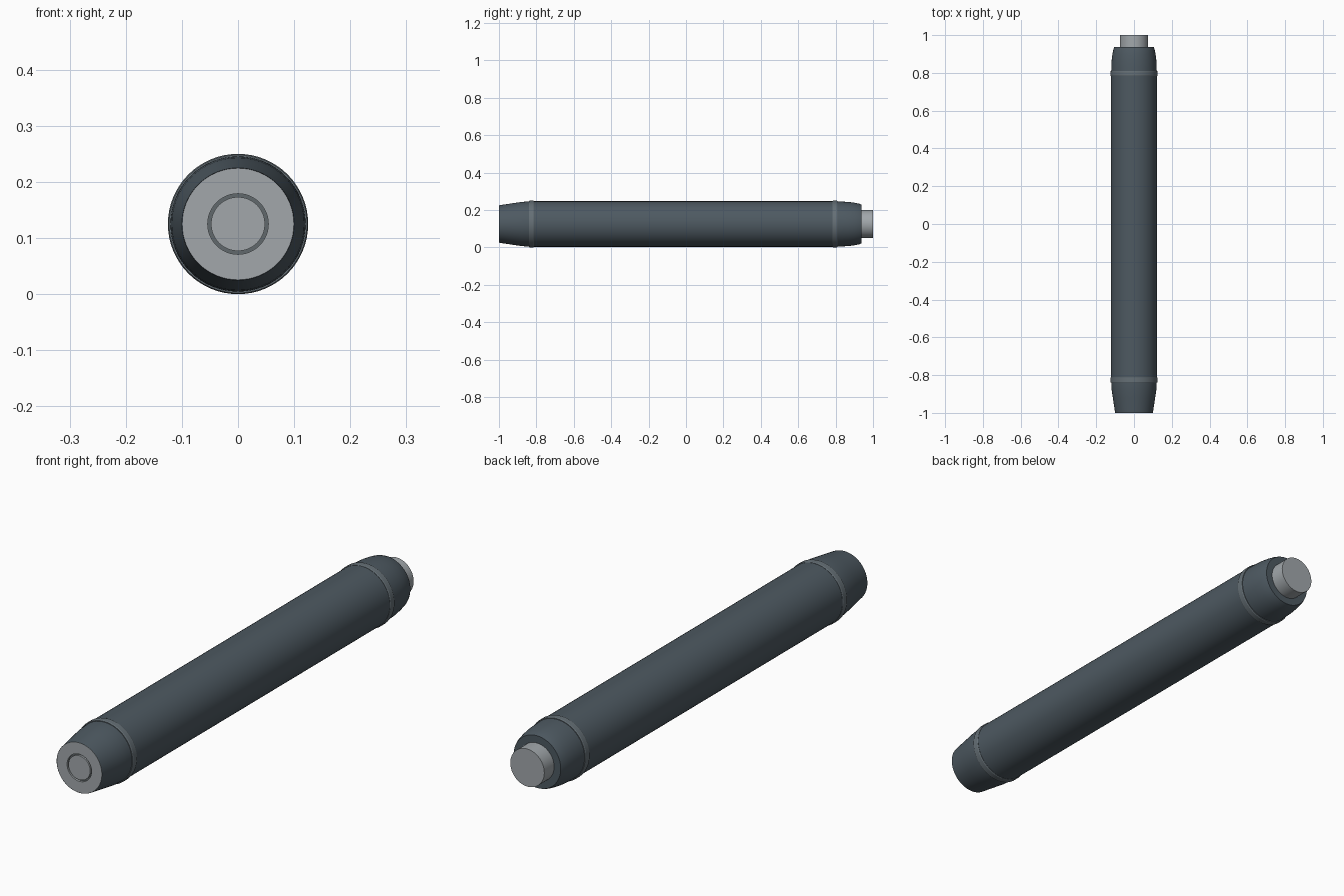
import bpy, bmesh, math

if "Cube" in bpy.data.objects:
    bpy.data.objects.remove(bpy.data.objects["Cube"])

AXIS_Z = 0.125
SIDES = 64


def material(name, rgb):
    m = bpy.data.materials.new(name)
    m.diffuse_color = (*rgb, 1)
    m.use_nodes = True
    m.node_tree.nodes["Principled BSDF"].inputs["Base Color"].default_value = m.diffuse_color
    return m


dark = material("dark_slate", (0.075, 0.10, 0.12))
band_mat = material("band_grey", (0.13, 0.16, 0.18))
groove_mat = material("groove_grey", (0.12, 0.14, 0.15))
metal = material("light_grey", (0.36, 0.39, 0.41))


def lathe(name, profile, mat):
    """Revolve (y, radius) points around the long axis."""
    bm = bmesh.new()
    rings = []
    for y, r in profile:
        if r == 0:
            rings.append([bm.verts.new((0, y, AXIS_Z))] * SIDES)
        else:
            angles = [2 * math.pi * i / SIDES for i in range(SIDES)]
            rings.append([bm.verts.new((r * math.cos(a), y, AXIS_Z + r * math.sin(a)))
                          for a in angles])
    for a, b in zip(rings, rings[1:]):
        for i in range(SIDES):
            j = (i + 1) % SIDES
            quad = list(dict.fromkeys((a[i], a[j], b[j], b[i])))
            bm.faces.new(quad)
    bmesh.ops.recalc_face_normals(bm, faces=bm.faces)
    mesh = bpy.data.meshes.new(name)
    bm.to_mesh(mesh)
    bm.free()
    mesh.materials.append(mat)
    ob = bpy.data.objects.new(name, mesh)
    bpy.context.collection.objects.link(ob)
    bpy.ops.object.select_all(action='DESELECT')
    ob.select_set(True)
    bpy.context.view_layer.objects.active = ob
    bpy.ops.object.shade_smooth_by_angle(angle=math.radians(25))
    return ob


# Long barrel
lathe("barrel", [(-0.82, 0), (-0.82, 0.122), (0.79, 0.122), (0.79, 0)], dark)

# Tapered front sleeve, open towards the end plate
lathe("front_sleeve", [(-0.99, 0), (-0.99, 0.098), (-1.0, 0.100), (-0.96, 0.106),
                       (-0.92, 0.112), (-0.88, 0.118), (-0.85, 0.120),
                       (-0.82, 0.121), (-0.82, 0)], dark)

# Rounded rear sleeve
lathe("rear_sleeve", [(0.79, 0), (0.79, 0.121), (0.83, 0.120), (0.87, 0.118),
                      (0.90, 0.114), (0.925, 0.109), (0.938, 0.104),
                      (0.938, 0)], dark)

# Raised bands at both joints
for name, y in (("front_band", -0.826), ("rear_band", 0.797)):
    lathe(name, [(y - 0.014, 0.115), (y - 0.014, 0.123), (y - 0.010, 0.125),
                 (y + 0.010, 0.125), (y + 0.014, 0.123), (y + 0.014, 0.115)], band_mat)

# Front end plate with a ring groove around a central button
lathe("end_plate", [(-0.985, 0.054), (-1.0, 0.054), (-1.0, 0.0995), (-0.985, 0.0995)], metal)
lathe("groove_floor", [(-0.991, 0.045), (-0.991, 0.056)], groove_mat)
lathe("front_button", [(-1.0, 0), (-1.0, 0.048), (-0.985, 0.048)], metal)

# Rear plunger
lathe("plunger", [(0.93, 0), (0.93, 0.075), (1.0, 0.075), (1.0, 0)], metal)
